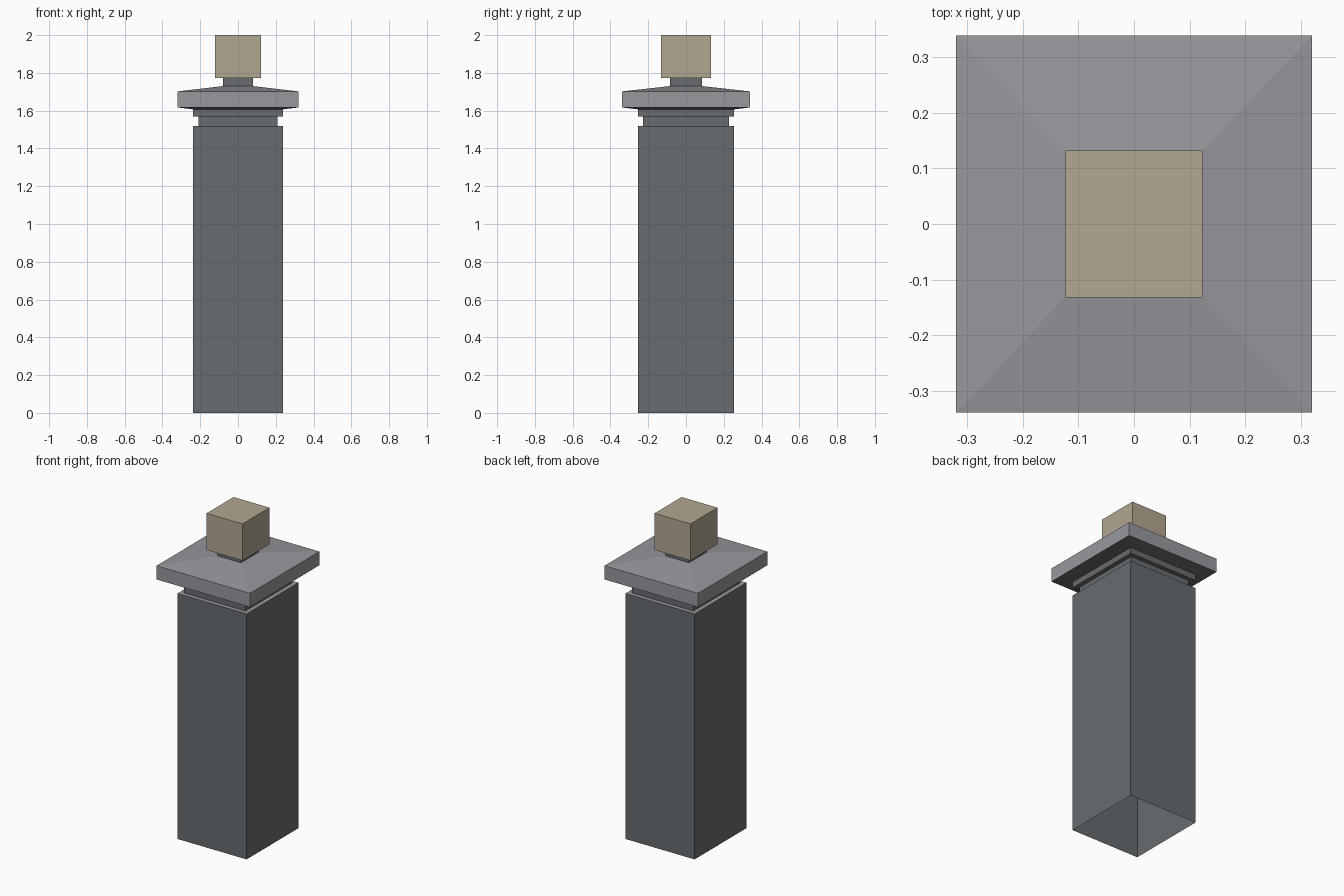
import bpy

if "Cube" in bpy.data.objects:
    bpy.data.objects.remove(bpy.data.objects["Cube"])


def material(name, rgb):
    m = bpy.data.materials.new(name)
    m.diffuse_color = (*rgb, 1.0)
    m.use_nodes = True
    m.node_tree.nodes["Principled BSDF"].inputs["Base Color"].default_value = m.diffuse_color
    return m


DARK = material("dark grey stone", (0.135, 0.150, 0.160))
LIGHT = material("light grey stone", (0.315, 0.312, 0.338))
TAN = material("tan lamp", (0.450, 0.385, 0.285))


def loft(name, rings, mats, bottom=False, top=False, rule=None):
    """Stack of rectangular rings (half x, half y, z), flat faced."""
    verts, faces = [], []
    for hx, hy, z in rings:
        verts += [(-hx, -hy, z), (hx, -hy, z), (hx, hy, z), (-hx, hy, z)]
    for r in range(len(rings) - 1):
        a, b = 4 * r, 4 * r + 4
        for i in range(4):
            j = (i + 1) % 4
            faces.append((a + i, a + j, b + j, b + i))
    if bottom:
        faces.append((3, 2, 1, 0))
    if top:
        n = len(verts)
        faces.append((n - 4, n - 3, n - 2, n - 1))
    me = bpy.data.meshes.new(name)
    me.from_pydata(verts, [], faces)
    for m in mats:
        me.materials.append(m)
    me.update()
    if rule:
        for p in me.polygons:
            p.material_index = rule(p)
    ob = bpy.data.objects.new(name, me)
    bpy.context.collection.objects.link(ob)
    return ob


# hollow shaft, open underneath, with a light ledge on top
loft("pillar_shaft",
     [(0.237, 0.254, 0), (0.237, 0.254, 1.52), (0.21, 0.227, 1.52)],
     [DARK, LIGHT], rule=lambda p: int(p.normal.z > 0.5))

# recessed neck and the collar above it
loft("neck_and_collar",
     [(0.21, 0.227, 1.52), (0.21, 0.227, 1.57),
      (0.237, 0.254, 1.57), (0.237, 0.254, 1.607)], [DARK])

# overhanging cap with a gently sloping roof and dark underside
loft("cap_slab",
     [(0.237, 0.254, 1.607), (0.32, 0.339, 1.617),
      (0.32, 0.339, 1.702), (0.08, 0.085, 1.73)],
     [LIGHT, DARK], rule=lambda p: int(p.normal.z < -0.5))

# short stem carrying the lamp block
loft("lamp_stem", [(0.08, 0.085, 1.73), (0.08, 0.085, 1.773)], [DARK])
loft("lamp_block", [(0.123, 0.132, 1.773), (0.123, 0.132, 2.0)], [TAN],
     bottom=True, top=True)
